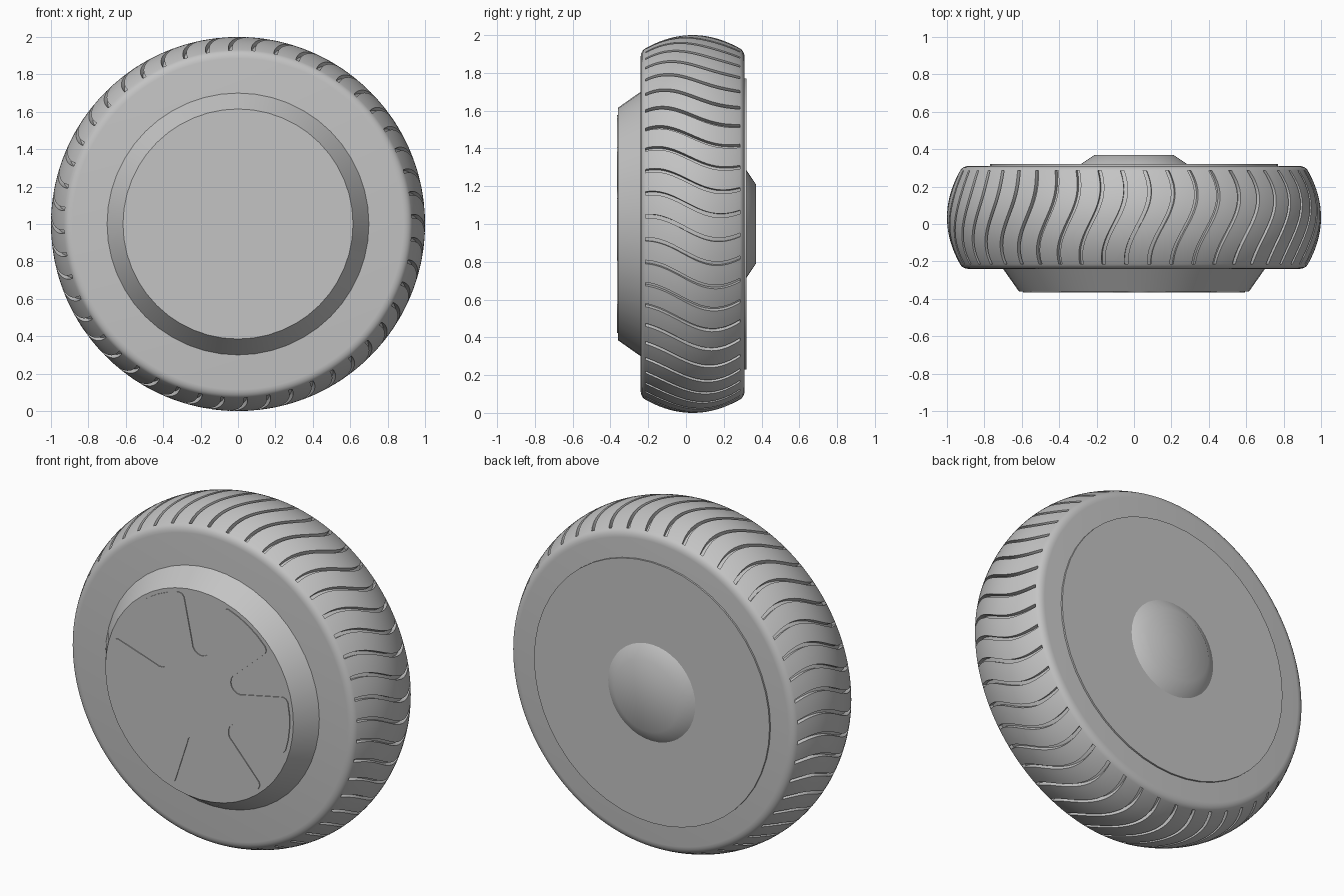
import bpy, bmesh
from math import sin, cos, pi, radians, tau

cube = bpy.data.objects.get("Cube")
if cube:
    bpy.data.objects.remove(cube, do_unlink=True)

grey = bpy.data.materials.new("plain_grey")
grey.use_nodes = True
colour = (0.55, 0.55, 0.55, 1)
grey.diffuse_color = colour
grey.node_tree.nodes["Principled BSDF"].inputs["Base Color"].default_value = colour


def polar(angle, radius, y):
    """Point around the axle; the angle runs clockwise from the top."""
    return (radius * sin(angle), y, 1 + radius * cos(angle))


def finish(name, bm, sharp=35):
    bmesh.ops.remove_doubles(bm, verts=bm.verts, dist=0.0002)
    bmesh.ops.recalc_face_normals(bm, faces=bm.faces)
    mesh = bpy.data.meshes.new(name)
    bm.to_mesh(mesh)
    bm.free()
    mesh.materials.append(grey)
    obj = bpy.data.objects.new(name, mesh)
    bpy.context.collection.objects.link(obj)
    bpy.ops.object.select_all(action='DESELECT')
    obj.select_set(True)
    bpy.context.view_layer.objects.active = obj
    bpy.ops.object.shade_smooth_by_angle(angle=radians(sharp))
    return obj


def skin(bm, rings):
    """Join closed rings of points and cap both ends."""
    rows = [[bm.verts.new(p) for p in ring] for ring in rings]
    for low, high in zip(rows, rows[1:]):
        for i in range(len(low)):
            j = (i + 1) % len(low)
            bm.faces.new((low[i], low[j], high[j], high[i]))
    bm.faces.new(rows[0])
    bm.faces.new(rows[-1])


def lathe(name, profile, segments):
    bm = bmesh.new()
    skin(bm, [[polar(tau * i / segments, r, y) for i in range(segments)]
              for r, y in profile])
    return finish(name, bm)


# Tyre with wavy grooves running across the crowned tread
GROOVES, WIDTH, DEPTH = 48, 0.021, 0.026
PITCH = tau / GROOVES
MIDDLE, START, END, STEPS = 0.035, -0.215, 0.285, 20


def crown(y):
    return 1 - 0.07 * ((y - MIDDLE) / 0.25) ** 2


def wave(y):
    y = min(max(y, START), END)
    return 0.065 * (1 - cos(pi * (y + 0.2) / 0.38)) - 0.055


shoulder = [(0.885, -0.24), (0.9, -0.238), (0.914, -0.232), (0.924, -0.224)]
land = (WIDTH + PITCH) / 2
columns = [(0, 0), (0, 1), (WIDTH, 1), (WIDTH, 0),
           ((WIDTH + land) / 2, 0), (land, 0), ((land + PITCH) / 2, 0)]
across = [START + (END - START) * k / STEPS for k in range(STEPS + 1)]
rows = [(r, y, 0) for r, y in shoulder]
rows.append((crown(START), START, 0))
rows += [(crown(y), y, DEPTH) for y in across]
rows.append((crown(END), END, 0))
rows += [(r, 2 * MIDDLE - y, 0) for r, y in reversed(shoulder)]

bm = bmesh.new()
skin(bm, [[polar(PITCH * g + a + wave(y), r - depth * cut, y)
           for g in range(GROOVES) for a, cut in columns]
          for r, y, depth in rows])
finish("tyre", bm)

# Front hub, back plate and axle cap
lathe("front_hub", [(0.7, -0.235), (0.7, -0.24), (0.615, -0.361)], 48)
lathe("back_plate", [(0.77, 0.3), (0.77, 0.32)], 48)
lathe("axle_cap", [(0.285, 0.315), (0.285, 0.32), (0.21, 0.37)], 40)

# Thin six-spoke plate: flared spokes with rounded corners, round-ended gaps
outline = []
for k in range(6):
    spoke = radians(33 + 60 * k)
    for degrees, r in [(-17, 0.565), (-16, 0.583), (-14, 0.592), (-7, 0.593),
                       (0, 0.593), (7, 0.593), (14, 0.592), (16, 0.583),
                       (17, 0.565)]:
        outline.append((r * sin(spoke + radians(degrees)),
                        r * cos(spoke + radians(degrees))))
    gap = spoke + radians(30)
    for step in range(9):
        t = pi * step / 8
        side, out = -0.06 * cos(t), 0.3 - 0.06 * sin(t)
        outline.append((out * sin(gap) + side * cos(gap),
                        out * cos(gap) - side * sin(gap)))
bm = bmesh.new()
skin(bm, [[(x, y, 1 + z) for x, z in outline] for y in (-0.358, -0.366)])
finish("spoke_plate", bm)
